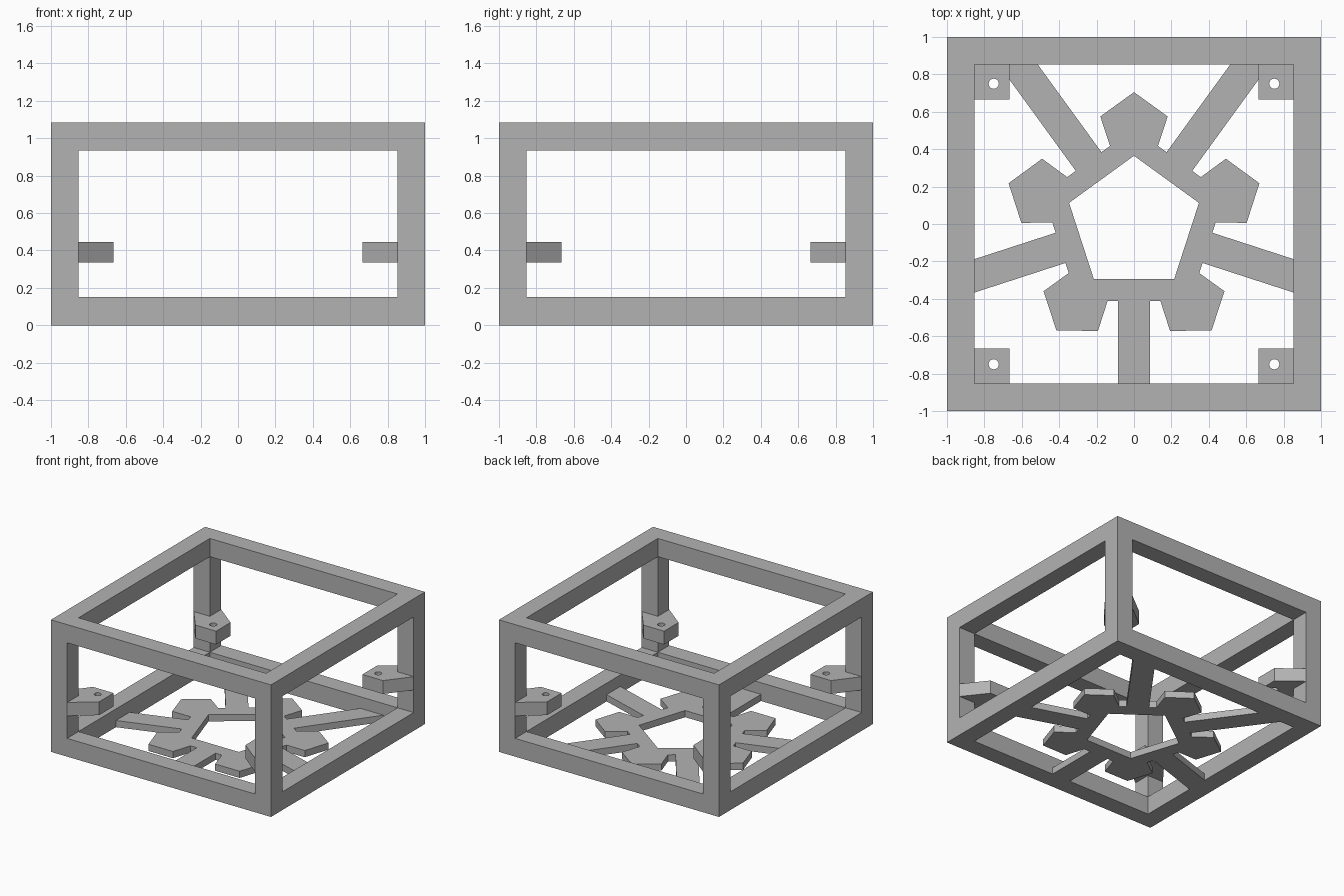
import bpy
import bmesh
import math
from mathutils import Vector, Matrix

if "Cube" in bpy.data.objects:
    bpy.data.objects.remove(bpy.data.objects["Cube"])

HEIGHT = 1.085
INNER = 0.853          # half width of the openings
BAR = 0.15             # thickness of the frame bars

grey = bpy.data.materials.new("light_grey")
grey.use_nodes = True
grey.diffuse_color = (0.45, 0.45, 0.45, 1)
grey.node_tree.nodes["Principled BSDF"].inputs["Base Color"].default_value = grey.diffuse_color


def finish(name, bm):
    mesh = bpy.data.meshes.new(name)
    bm.to_mesh(mesh)
    bm.free()
    mesh.materials.append(grey)
    obj = bpy.data.objects.new(name, mesh)
    bpy.context.collection.objects.link(obj)
    return obj


def box(name, size, z):
    bm = bmesh.new()
    bmesh.ops.create_cube(bm, size=1)
    bmesh.ops.scale(bm, vec=size, verts=bm.verts)
    bmesh.ops.translate(bm, vec=(0, 0, z), verts=bm.verts)
    return finish(name, bm)


def plate(name, loops, bottom, top):
    """Flat plate from an outline and its holes."""
    bm = bmesh.new()
    for loop in loops:
        verts = [bm.verts.new((p[0], p[1], 0)) for p in loop]
        for a, b in zip(verts, verts[1:] + verts[:1]):
            bm.edges.new((a, b))
    bmesh.ops.triangle_fill(bm, edges=bm.edges[:], use_beauty=True, normal=(0, 0, 1))
    bmesh.ops.recalc_face_normals(bm, faces=bm.faces[:])
    if sum(f.normal.z for f in bm.faces) < 0:
        bmesh.ops.reverse_faces(bm, faces=bm.faces[:])
    obj = finish(name, bm)
    obj.location.z = (bottom + top) / 2
    solid = obj.modifiers.new("thickness", 'SOLIDIFY')
    solid.thickness = top - bottom
    solid.offset = 0
    return obj


def ring(count, radius, centre=(0, 0)):
    return [(centre[0] - radius * math.sin(math.tau * i / count),
             centre[1] + radius * math.cos(math.tau * i / count)) for i in range(count)]


# Open box frame: a block with a square opening through each axis
frame = box("box_frame", (2, 2, HEIGHT), HEIGHT / 2)
gap = 2 * INNER
tall = HEIGHT - 2 * BAR
for axis, size in (("x", (3, gap, tall)), ("y", (gap, 3, tall)), ("z", (gap, gap, 3))):
    cutter = box("opening_cutter_" + axis, size, HEIGHT / 2)
    cutter.hide_render = True
    cutter.hide_viewport = True
    cut = frame.modifiers.new("opening_" + axis, 'BOOLEAN')
    cut.operation = 'DIFFERENCE'
    cut.solver = 'EXACT'
    cut.object = cutter
bpy.context.view_layer.update()
solid_mesh = bpy.data.meshes.new_from_object(
    frame.evaluated_get(bpy.context.evaluated_depsgraph_get()))
frame.modifiers.clear()
frame.data = solid_mesh
for obj in [o for o in bpy.data.objects if o.name.startswith("opening_cutter")]:
    bpy.data.objects.remove(obj)


# Floor star: pentagon ring with five lobes and five spokes reaching the frame
def reach(point, direction):
    """Follow the direction until the inside of the frame is met."""
    steps = [(math.copysign(INNER, d) - p) / d
             for p, d in zip(point, direction) if abs(d) > 0.001]
    return point + direction * min(steps)


half = math.radians(36)
root = Vector((0.174, 0.384))
spoke = Vector((math.sin(half), math.cos(half)))
lobe = [Vector(p) for p in ((0, 0.705), (0.18, 0.575), (0.128, 0.417))]
mirror = Matrix(((-1, 0), (0, 1)))
outline = []
for i in range(5):
    turn = Matrix.Rotation(-2 * half * i, 2)
    left_root, left_dir = turn @ (mirror @ root), turn @ (mirror @ spoke)
    right_root, right_dir = turn @ root, turn @ spoke
    outline += [reach(left_root, left_dir), left_root]
    outline += [turn @ (mirror @ p) for p in reversed(lobe[1:])]
    outline += [turn @ p for p in lobe]
    outline += [right_root, reach(right_root, right_dir)]
plate("floor_star", [outline, ring(5, 0.365)], 0, 0.055)

# Corner mounting tabs with a screw hole, wrapped around the posts
NEAR = 0.665
tab = [(NEAR, NEAR), (INNER, NEAR), (1, INNER), (INNER, INNER), (INNER, 1), (NEAR, INNER)]
hole = ring(24, 0.027, (0.75, 0.75))
for side, sx in (("left", 1), ("right", -1)):
    for end, sy in (("front", -1), ("back", 1)):
        loops = [[(x * sx, y * sy) for x, y in loop] for loop in (tab, hole)]
        plate(f"{end}_{side}_mounting_tab", loops, 0.335, 0.445)
